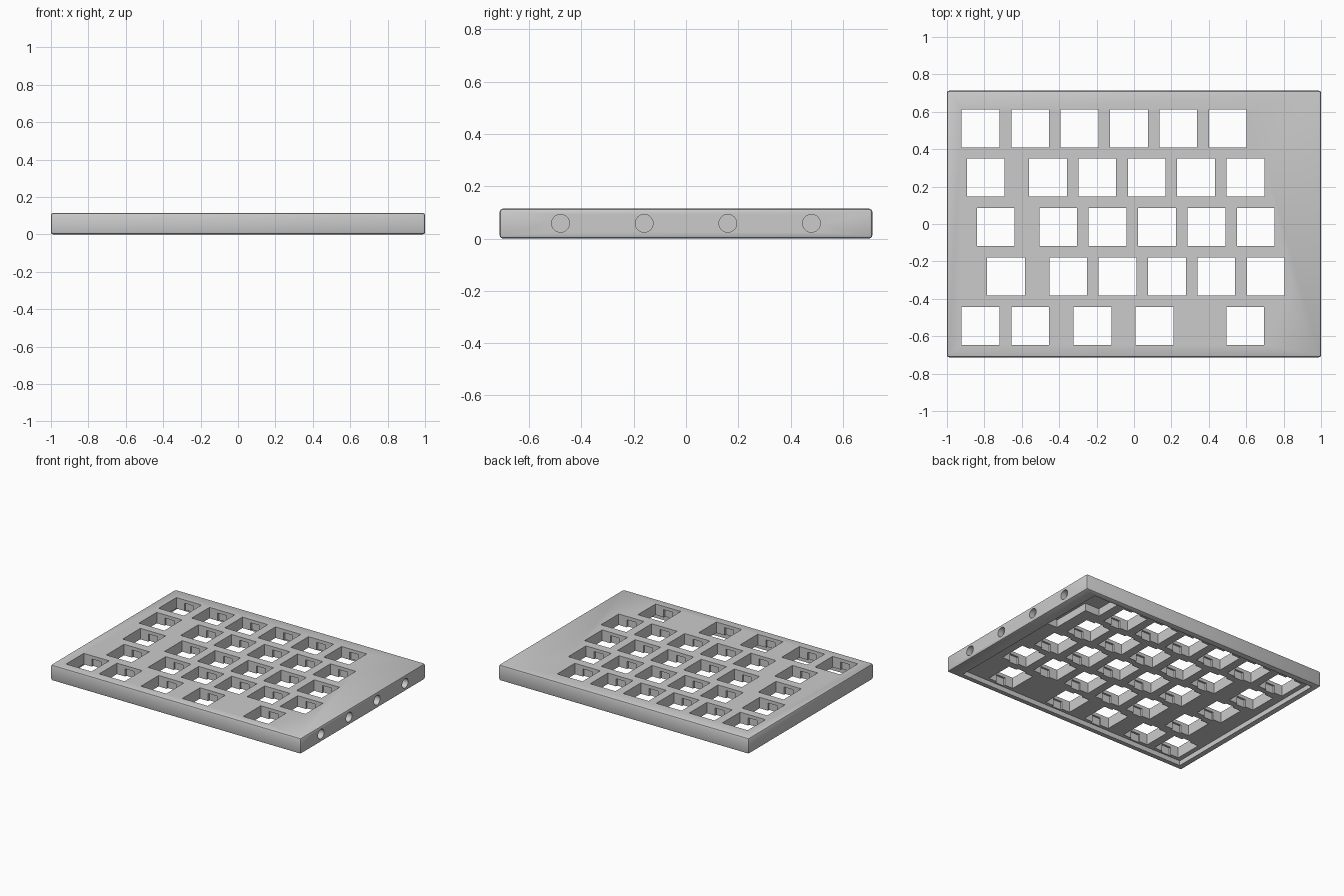
import bpy, bmesh
from mathutils import Matrix, Vector

old = bpy.data.objects.get("Cube")
if old:
    bpy.data.objects.remove(old, do_unlink=True)

grey = bpy.data.materials.new("plain grey")
grey.use_nodes = True
COLOUR = (0.6, 0.6, 0.6, 1)
grey.diffuse_color = COLOUR
grey.node_tree.nodes["Principled BSDF"].inputs["Base Color"].default_value = COLOUR

TOP, FLOOR, CLIP = 0.114, 0.035, 0.09
HOLE, PITCH = 0.202, 0.264


def add_box(bm, x0, x1, y0, y1, z0, z1):
    size = Vector((x1 - x0, y1 - y0, z1 - z0))
    mid = Vector((x0 + x1, y0 + y1, z0 + z1)) / 2
    bmesh.ops.create_cube(bm, size=1, matrix=Matrix.Translation(mid) @ Matrix.Diagonal((*size, 1)))


def make_object(name, bm):
    mesh = bpy.data.meshes.new(name)
    bm.to_mesh(mesh)
    bm.free()
    obj = bpy.data.objects.new(name, mesh)
    bpy.context.collection.objects.link(obj)
    mesh.materials.append(grey)
    return obj


# Case slab with softened outer edges
bm = bmesh.new()
add_box(bm, -1, 1, -0.713, 0.713, 0, TOP)
bmesh.ops.bevel(bm, geom=bm.edges[:], offset=0.012, segments=2, affect="EDGES", profile=0.5)
case = make_object("keyboard_case", bm)


def cut(name, bm):
    cutter = make_object(name, bm)
    cutter.hide_render = True
    cutter.hide_viewport = True
    mod = case.modifiers.new(name, "BOOLEAN")
    mod.operation = "DIFFERENCE"
    mod.solver = "EXACT"
    mod.use_self = True
    mod.object = cutter


# Shallow recess under the plate
bm = bmesh.new()
add_box(bm, -0.955, 0.9, -0.672, 0.672, -0.1, FLOOR)
cut("recess_cutter", bm)

# Stepped deeper pocket in the back corner
bm = bmesh.new()
add_box(bm, 0.785, 0.9, 0.15, 0.5, -0.1, CLIP)
add_box(bm, 0.67, 0.9, 0.44, 0.672, -0.1, CLIP)
cut("pocket_cutter", bm)

# Switch openings: row centre, outer key, first key of the even run, run length
rows = [(0.51, -0.82, -0.555, 5), (0.248, -0.793, -0.46, 5),
        (-0.016, -0.739, -0.405, 5), (-0.28, -0.685, -0.352, 5)]
keys = [(x, y) for y, outer, start, n in rows
        for x in [outer] + [start + i * PITCH for i in range(n)]]
keys += [(x, -0.546) for x in (-0.82, -0.555, -0.222, 0.109, 0.595)]

bm = bmesh.new()
h = HOLE / 2
for x, y in keys:
    add_box(bm, x - h, x + h, y - h, y + h, -0.1, 0.2)
cut("switch_hole_cutter", bm)

# Clip notches below the top skin, on the front and back walls of each opening
bm = bmesh.new()
for x, y in keys:
    add_box(bm, x - 0.036, x + 0.036, y - h - 0.014, y + h + 0.014, -0.1, CLIP)
cut("clip_notch_cutter", bm)

# Blind round sockets in the right-hand end
bm = bmesh.new()
for y in (-0.48, -0.16, 0.16, 0.48):
    bmesh.ops.create_cone(bm, cap_ends=True, segments=32, radius1=0.034, radius2=0.034, depth=0.1,
                          matrix=Matrix.Translation((1.008, y, 0.058)) @ Matrix.Rotation(1.5707963, 4, "Y"))
cut("socket_cutter", bm)

# Bake the cuts, then remove the cutters
deps = bpy.context.evaluated_depsgraph_get()
case.data = bpy.data.meshes.new_from_object(case.evaluated_get(deps))
for mod in list(case.modifiers):
    bpy.data.objects.remove(mod.object, do_unlink=True)
    case.modifiers.remove(mod)

bpy.ops.object.select_all(action="DESELECT")
case.select_set(True)
bpy.context.view_layer.objects.active = case
bpy.ops.object.shade_smooth_by_angle(angle=0.5)
